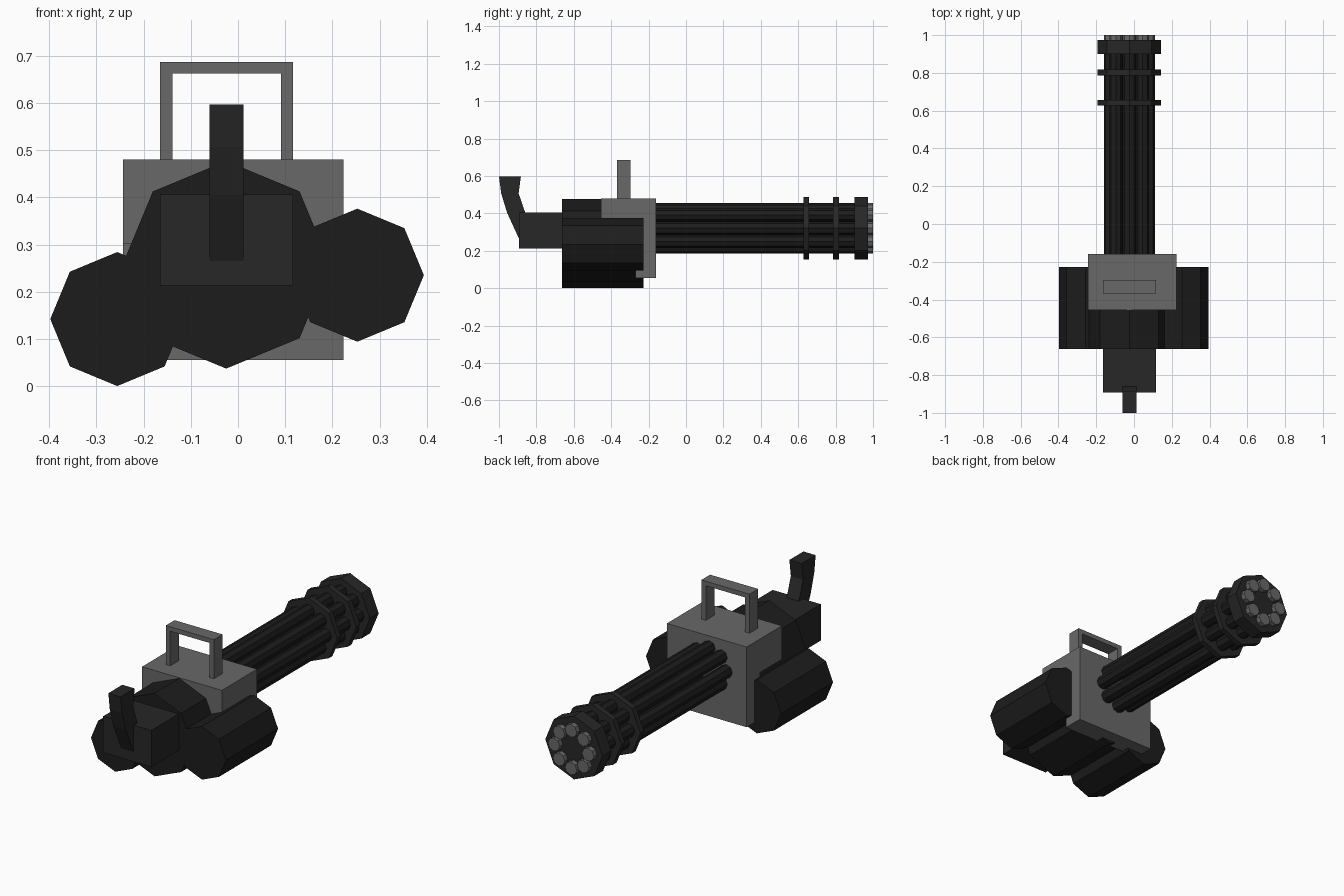
import bpy, bmesh, math
from mathutils import Matrix, Vector

if "Cube" in bpy.data.objects:
    bpy.data.objects.remove(bpy.data.objects["Cube"])


def material(name, v):
    m = bpy.data.materials.new(name)
    m.diffuse_color = (v, v, v, 1)
    m.use_nodes = True
    m.node_tree.nodes["Principled BSDF"].inputs["Base Color"].default_value = m.diffuse_color
    return m


BLACK = material("black_metal", 0.012)
DARK = material("dark_metal", 0.02)
GREY = material("grey_metal", 0.14)
CX = -0.025          # axis of the body
BZ = 0.321           # axis height of the barrel cluster


def finish(name, bm, mat):
    bmesh.ops.recalc_face_normals(bm, faces=bm.faces)
    me = bpy.data.meshes.new(name)
    bm.to_mesh(me)
    bm.free()
    me.materials.append(mat)
    ob = bpy.data.objects.new(name, me)
    bpy.context.collection.objects.link(ob)
    return ob


def add_drum(bm, x, z, r, y0, y1):
    """Octagonal prism along y with a corner pointing up."""
    m = Matrix.Translation((x, (y0 + y1) / 2, z)) @ Matrix.Rotation(math.pi / 2, 4, 'X')
    bmesh.ops.create_cone(bm, cap_ends=True, segments=8, radius1=r, radius2=r,
                          depth=y1 - y0, matrix=m)


def drum(name, x, z, r, y0, y1, mat):
    bm = bmesh.new()
    add_drum(bm, x, z, r, y0, y1)
    return finish(name, bm, mat)


def extrude(name, pts, depth, mat):
    """Extrude a closed 3D outline along a vector."""
    bm = bmesh.new()
    f = bm.faces.new([bm.verts.new(p) for p in pts])
    g = bmesh.ops.extrude_face_region(bm, geom=[f], use_keep_orig=True)
    bmesh.ops.translate(bm, vec=Vector(depth),
                        verts=[v for v in g["geom"] if isinstance(v, bmesh.types.BMVert)])
    return finish(name, bm, mat)


def side_profile(name, yz, x0, x1, mat):
    return extrude(name, [(x0, y, z) for y, z in yz], (x1 - x0, 0, 0), mat)


# Motor body and the two side drums
drum("motor_body", CX, 0.257, 0.22, -0.663, -0.227, BLACK)
drum("left_ammo_drum", -0.256, 0.142, 0.142, -0.663, -0.227, BLACK)
drum("right_ammo_drum", 0.253, 0.235, 0.141, -0.663, -0.227, BLACK)

# L-shaped housing over the front of the body
side_profile("housing", [(-0.455, 0.48), (-0.16, 0.48), (-0.16, 0.055),
                         (-0.27, 0.055), (-0.27, 0.302), (-0.455, 0.302)],
             -0.244, 0.224, GREY)

# Carrying handle
xo0, xo1, t = -0.165, 0.117, 0.026
outline = [(xo0, 0.47), (xo0, 0.687), (xo1, 0.687), (xo1, 0.47),
           (xo1 - t, 0.47), (xo1 - t, 0.663), (xo0 + t, 0.663), (xo0 + t, 0.47)]
extrude("carry_handle", [(x, -0.369, z) for x, z in outline], (0, 0.073, 0), GREY)

# Rear block and curved rear grip
side_profile("rear_block", [(-0.893, 0.213), (-0.893, 0.406), (-0.65, 0.406), (-0.65, 0.213)],
             -0.165, 0.117, DARK)
side_profile("rear_grip", [(-1.0, 0.597), (-0.883, 0.597), (-0.895, 0.507), (-0.858, 0.4),
                           (-0.858, 0.265), (-0.893, 0.265), (-0.957, 0.405), (-0.988, 0.507)],
             -0.06, 0.012, DARK)


# Ring of eight barrels with lighter muzzle tips
def barrel_ring(name, y0, y1, mat):
    bm = bmesh.new()
    for i in range(8):
        a = i * math.pi / 4
        add_drum(bm, CX + 0.1 * math.sin(a), BZ + 0.1 * math.cos(a), 0.035, y0, y1)
    return finish(name, bm, mat)


barrel_ring("barrels", -0.17, 0.96, BLACK)
barrel_ring("muzzle_tips", 0.96, 1.0, GREY)

# Collars clamping the barrels
for i, (y0, y1) in enumerate([(0.627, 0.657), (0.787, 0.817), (0.9, 0.974)]):
    drum(f"barrel_collar_{i + 1}", CX, BZ, 0.168, y0, y1, DARK)
